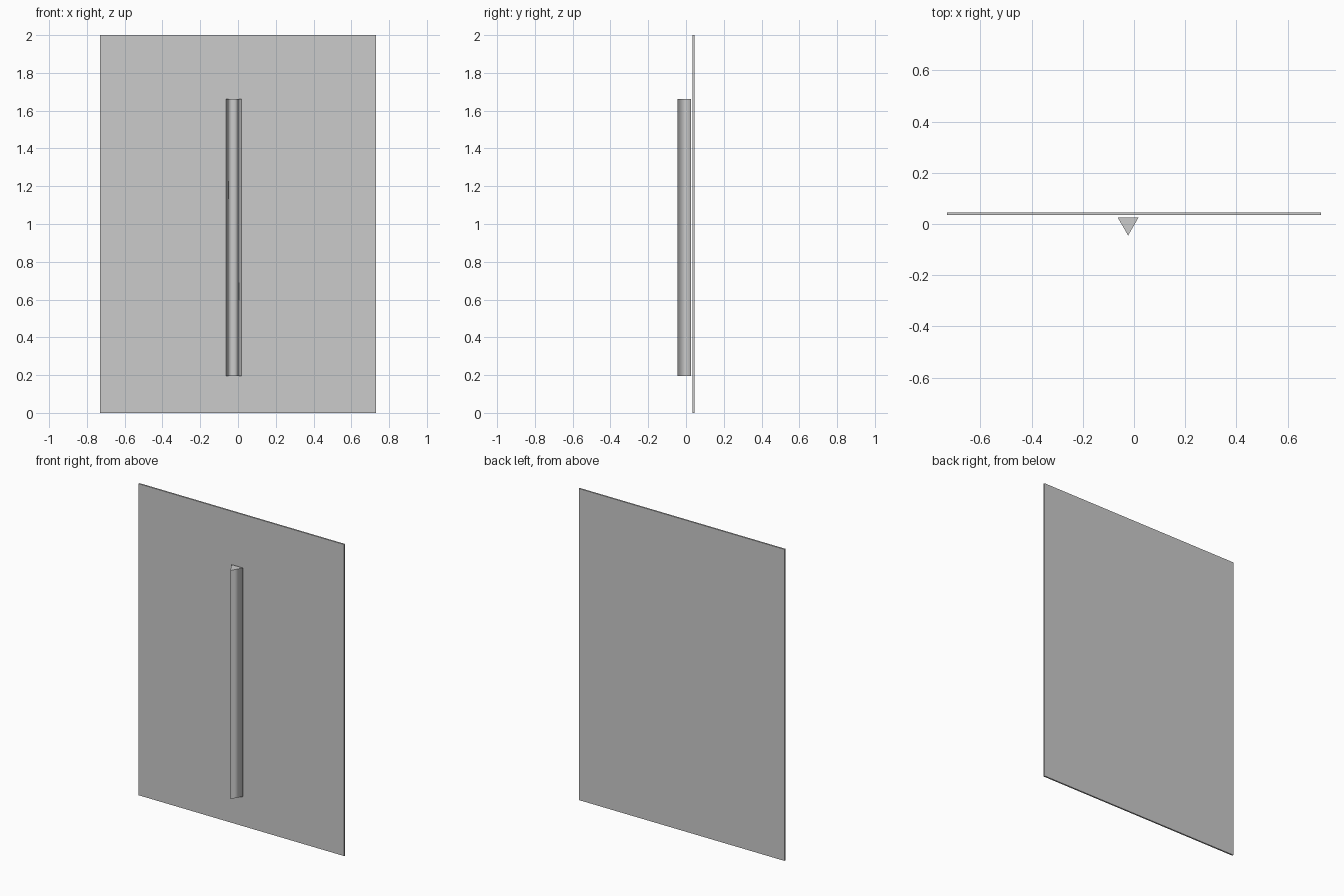
import bpy, math

if "Cube" in bpy.data.objects:
    bpy.data.objects.remove(bpy.data.objects["Cube"])

# Thin upright panel
bpy.ops.mesh.primitive_cube_add(size=1, location=(0, 0.04, 1))
panel = bpy.context.object
panel.name = "panel"
panel.scale = (1.46, 0.01, 2)
bpy.ops.object.transform_apply(location=False, rotation=False, scale=True)

# Three-sided bar standing just clear of the panel, one edge facing front
R, Z0, Z1 = 0.047, 0.195, 1.663
bpy.ops.mesh.primitive_cylinder_add(vertices=3, radius=R, depth=Z1 - Z0,
                                    location=(-0.023, -0.045 + R, (Z0 + Z1) / 2))
bar = bpy.context.object
bar.name = "triangular_handle"
# Turn so that the first vertex (whichever axis it lies on) points to -y
v = bar.data.vertices[0].co
bar.rotation_euler.z = -math.pi / 2 - math.atan2(v.y, v.x)
bpy.ops.object.transform_apply(location=False, rotation=True, scale=False)

# Smooth sides, flat caps with sharp rims
for p in bar.data.polygons:
    p.use_smooth = abs(p.normal.z) < 0.5
for e in bar.data.edges:
    a, b = (bar.data.vertices[i].co.z for i in e.vertices)
    e.use_edge_sharp = abs(a - b) < 1e-4
